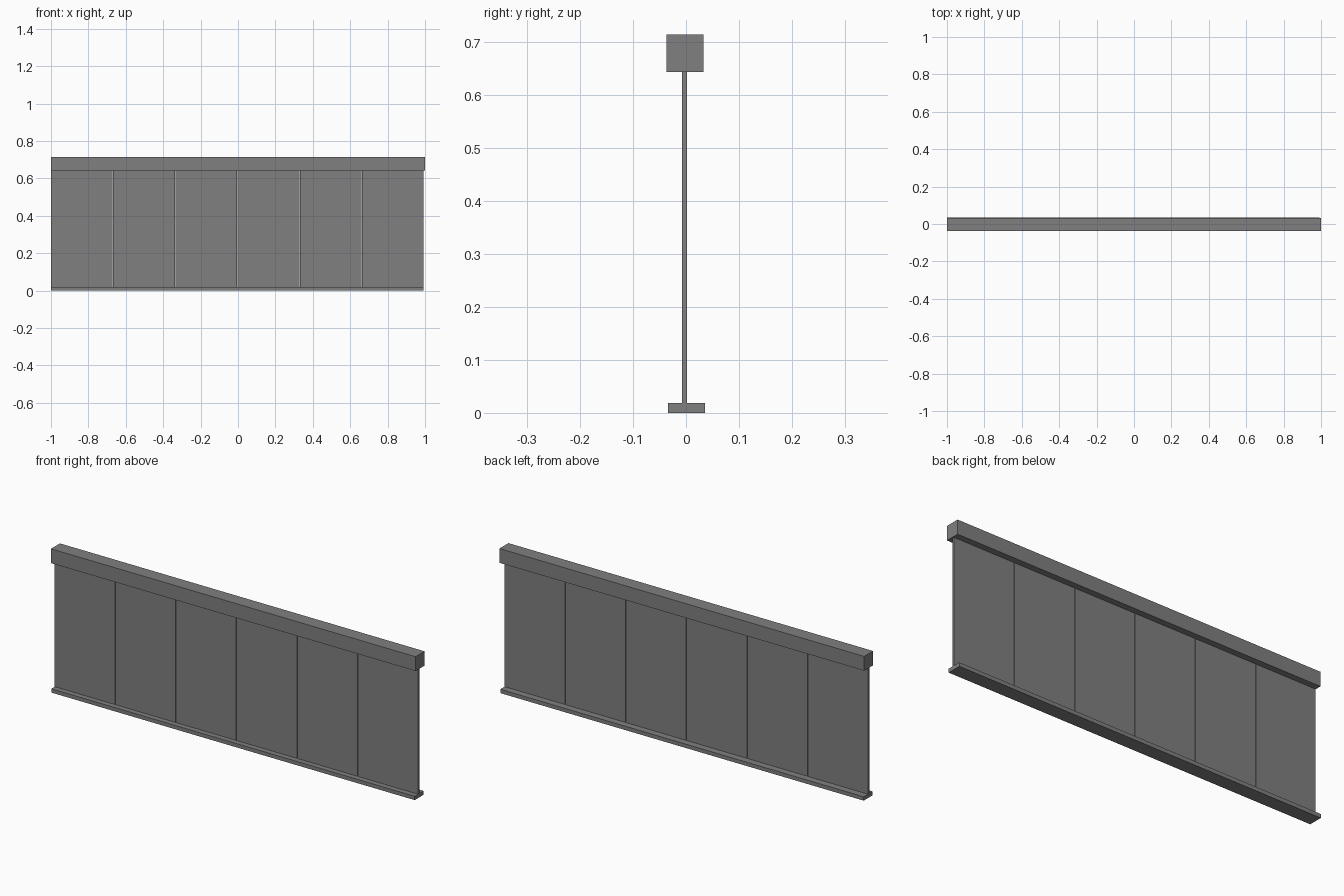
import bpy

if "Cube" in bpy.data.objects:
    bpy.data.objects.remove(bpy.data.objects["Cube"])

grey = bpy.data.materials.new("neutral grey")
grey.diffuse_color = (0.22, 0.215, 0.215, 1)
grey.use_nodes = True
grey.node_tree.nodes["Principled BSDF"].inputs["Base Color"].default_value = grey.diffuse_color


def box(name, lo, hi):
    """Axis-aligned box between two corners."""
    bpy.ops.mesh.primitive_cube_add(size=1, location=[(a + b) / 2 for a, b in zip(lo, hi)])
    ob = bpy.context.object
    ob.name = name
    ob.scale = [b - a for a, b in zip(lo, hi)]
    bpy.ops.object.transform_apply(location=False, rotation=False, scale=True)
    ob.data.materials.append(grey)
    return ob


# Handrail and base rail, slightly offset from each other
box("handrail", (-1, -0.037, 0.643), (1, 0.033, 0.714))
box("base_rail", (-1, -0.034, 0), (0.993, 0.036, 0.019))

# Six thin panels in a row with hairline gaps
count, start, end, gap = 6, -1.0, 0.993, 0.003
pitch = (end - start + gap) / count
for i in range(count):
    x = start + i * pitch
    box(f"panel_{i + 1}", (x, -0.0075, 0.019), (x + pitch - gap, 0.002, 0.643))
